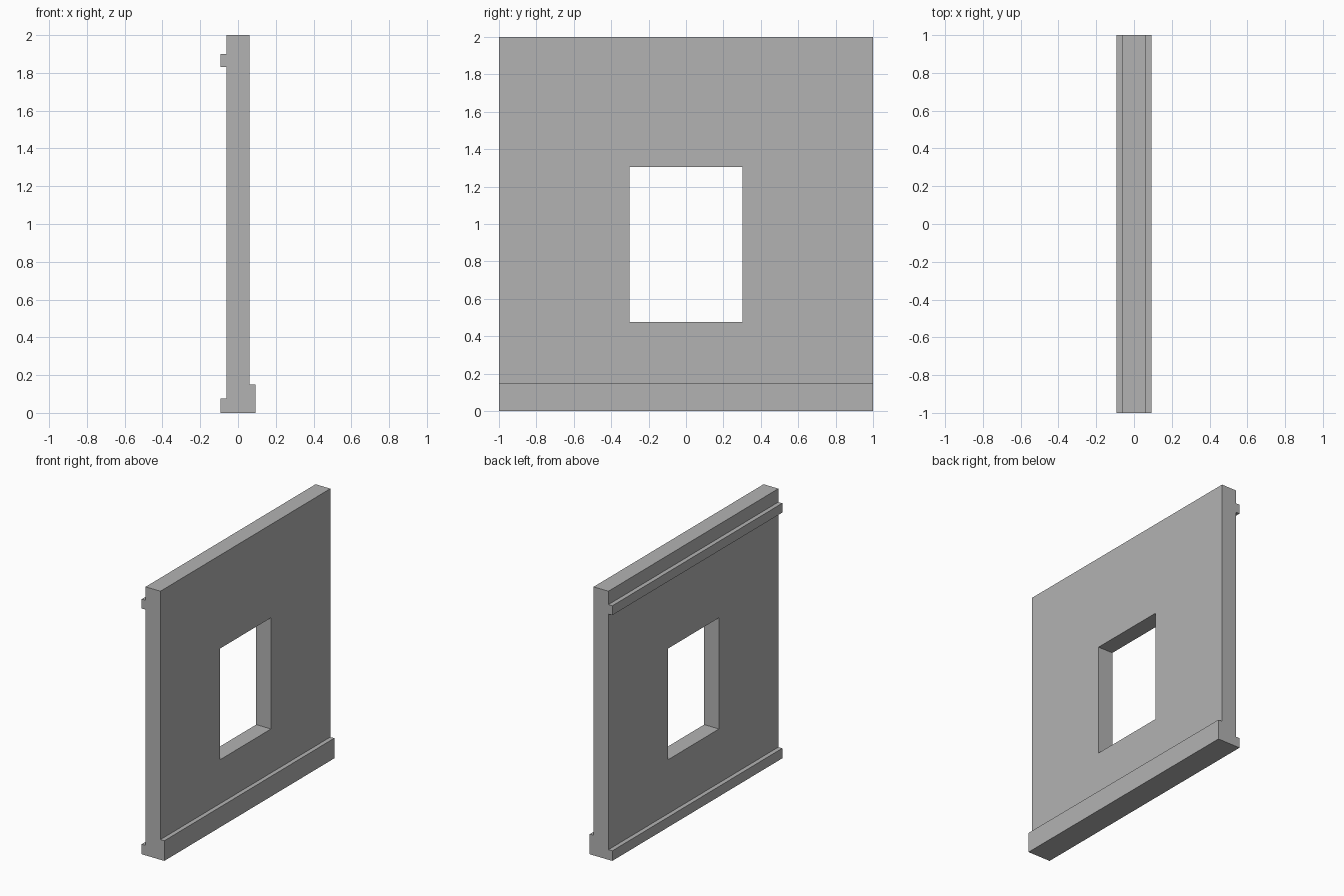
import bpy
import bmesh
from mathutils import Vector

cube = bpy.data.objects.get("Cube")
if cube:
    bpy.data.objects.remove(cube, do_unlink=True)

HALF_LENGTH, HEIGHT = 1.0, 2.0
WALL, TRIM = 0.061, 0.093            # half thickness without and with trim
OUTER_PLINTH, INNER_PLINTH = 0.15, 0.075
RAIL_LOW, RAIL_HIGH = 1.83, 1.90
OPENING_HALF, SILL, LINTEL = 0.301, 0.477, 1.305


def extrude_outline(name, outline, half_length):
    """Extrude an (x, z) outline along y, centred on y = 0."""
    bm = bmesh.new()
    face = bm.faces.new([bm.verts.new((x, -half_length, z)) for x, z in outline])
    result = bmesh.ops.extrude_face_region(bm, geom=[face])
    moved = [v for v in result["geom"] if isinstance(v, bmesh.types.BMVert)]
    bmesh.ops.translate(bm, verts=moved, vec=Vector((0, 2 * half_length, 0)))
    bmesh.ops.recalc_face_normals(bm, faces=bm.faces)
    mesh = bpy.data.meshes.new(name)
    bm.to_mesh(mesh)
    bm.free()
    obj = bpy.data.objects.new(name, mesh)
    bpy.context.collection.objects.link(obj)
    return obj


# Plain grey plaster
grey = bpy.data.materials.new("plaster_grey")
grey.use_nodes = True
colour = (0.45, 0.45, 0.45, 1)
grey.diffuse_color = colour
grey.node_tree.nodes["Principled BSDF"].inputs["Base Color"].default_value = colour

# Wall panel with plinths on both sides and a rail on one side
wall = extrude_outline("wall_panel", [
    (-TRIM, 0), (TRIM, 0), (TRIM, OUTER_PLINTH), (WALL, OUTER_PLINTH),
    (WALL, HEIGHT), (-WALL, HEIGHT),
    (-WALL, RAIL_HIGH), (-TRIM, RAIL_HIGH), (-TRIM, RAIL_LOW), (-WALL, RAIL_LOW),
    (-WALL, INNER_PLINTH), (-TRIM, INNER_PLINTH),
], HALF_LENGTH)
wall.data.materials.append(grey)

# Window opening
cutter = extrude_outline("window_cutter", [
    (-0.2, SILL), (0.2, SILL), (0.2, LINTEL), (-0.2, LINTEL),
], OPENING_HALF)
cutter.data.materials.append(grey)
cutter.hide_render = True

cut = wall.modifiers.new("window_opening", 'BOOLEAN')
cut.operation = 'DIFFERENCE'
cut.solver = 'EXACT'
cut.object = cutter
bpy.context.view_layer.objects.active = wall
bpy.ops.object.modifier_apply(modifier=cut.name)
bpy.data.objects.remove(cutter, do_unlink=True)
